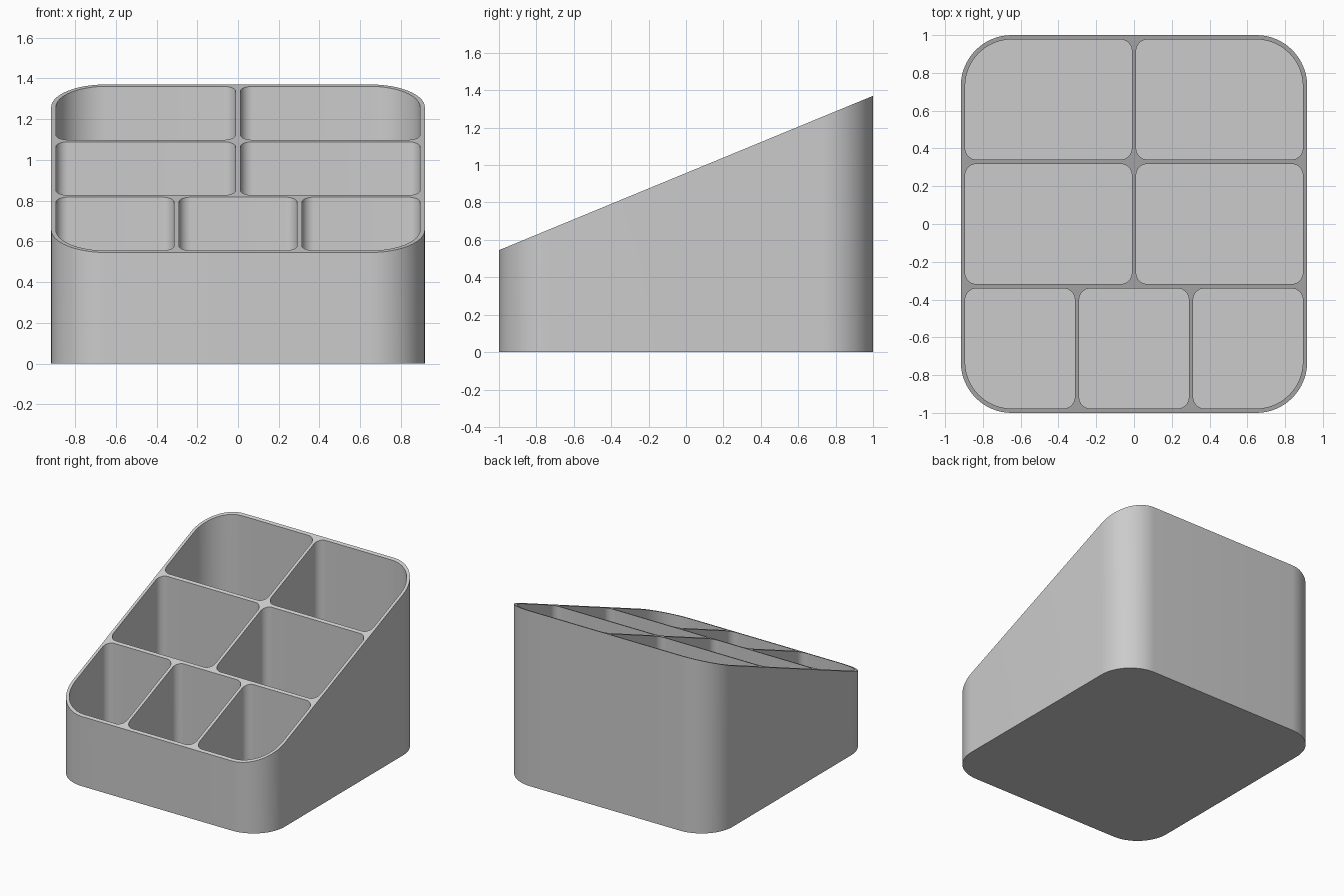
import bpy
import bmesh
from math import sin, cos, pi, radians

cube = bpy.data.objects.get("Cube")
if cube:
    bpy.data.objects.remove(cube, do_unlink=True)

HALF_X, HALF_Y = 0.917, 1.0
FRONT_Z, BACK_Z = 0.545, 1.37
WALL, FLOOR = 0.023, 0.025
OUTER_R, FILLET = 0.27, 0.06
SEGMENTS = 16


def slope(y):
    return FRONT_Z + (BACK_Z - FRONT_Z) * (y + HALF_Y) / (2 * HALF_Y)


def add_prism(bm, x0, x1, y0, y1, radius, bottom, top):
    """Upright rounded box; radius(sx, sy) per corner, top(y) gives the height."""
    outline = []
    for i, (sx, sy) in enumerate([(1, 1), (-1, 1), (-1, -1), (1, -1)]):
        r = radius(sx, sy)
        cx = x1 - r if sx > 0 else x0 + r
        cy = y1 - r if sy > 0 else y0 + r
        for k in range(SEGMENTS + 1):
            a = (i + k / SEGMENTS) * pi / 2
            outline.append((cx + r * cos(a), cy + r * sin(a)))
    low = [bm.verts.new((x, y, bottom)) for x, y in outline]
    high = [bm.verts.new((x, y, top(y))) for x, y in outline]
    bm.faces.new(low[::-1])
    bm.faces.new(high)
    for i in range(len(outline)):
        j = (i + 1) % len(outline)
        bm.faces.new((low[i], low[j], high[j], high[i]))


def make_object(name, bm):
    mesh = bpy.data.meshes.new(name)
    bm.to_mesh(mesh)
    bm.free()
    obj = bpy.data.objects.new(name, mesh)
    bpy.context.collection.objects.link(obj)
    return obj


# Single grey plastic
grey = bpy.data.materials.new("grey_plastic")
grey.use_nodes = True
color = (0.6, 0.6, 0.6, 1)
grey.diffuse_color = color
grey.node_tree.nodes["Principled BSDF"].inputs["Base Color"].default_value = color

# Wedge body with a sloping top
bm = bmesh.new()
add_prism(bm, -HALF_X, HALF_X, -HALF_Y, HALF_Y, lambda sx, sy: OUTER_R, 0, slope)
body = make_object("organizer_body", bm)
body.data.materials.append(grey)

# Compartments, front row to back row
columns = [3, 2, 2]
in_x, in_y = HALF_X - WALL, HALF_Y - WALL
depth = (2 * in_y - 2 * WALL) / len(columns)
bm = bmesh.new()
for row, count in enumerate(columns):
    width = (2 * in_x - (count - 1) * WALL) / count
    y0 = -in_y + row * (depth + WALL)
    for col in range(count):
        x0 = -in_x + col * (width + WALL)

        def radius(sx, sy):
            # Wide rounding only where a compartment meets a body corner
            at_x = col == (count - 1 if sx > 0 else 0)
            at_y = row == (len(columns) - 1 if sy > 0 else 0)
            return OUTER_R - WALL if at_x and at_y else FILLET

        add_prism(bm, x0, x0 + width, y0, y0 + depth, radius, FLOOR,
                  lambda y: BACK_Z + 0.2)
cutter = make_object("compartment_cutter", bm)
cutter.data.materials.append(grey)
cutter.hide_render = True

# Hollow out the compartments
cut = body.modifiers.new("compartments", "BOOLEAN")
cut.operation = "DIFFERENCE"
cut.solver = "EXACT"
cut.object = cutter
bpy.ops.object.select_all(action="DESELECT")
body.select_set(True)
bpy.context.view_layer.objects.active = body
bpy.ops.object.modifier_apply(modifier=cut.name)
bpy.data.objects.remove(cutter, do_unlink=True)

bpy.ops.object.shade_smooth_by_angle(angle=radians(30))
